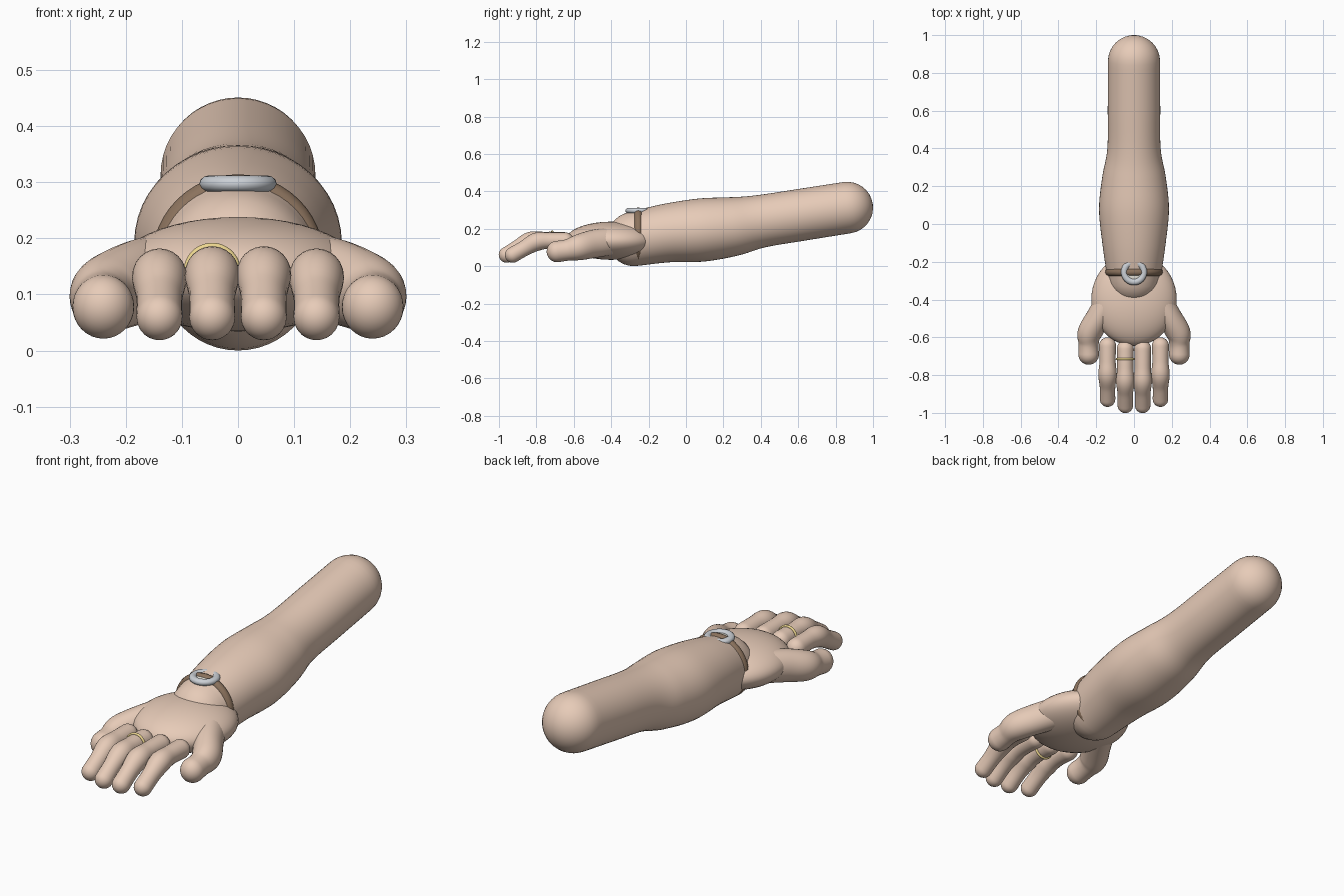
import bpy, bmesh, math
from mathutils import Vector

if "Cube" in bpy.data.objects:
    bpy.data.objects.remove(bpy.data.objects["Cube"])


def material(name, rgb):
    m = bpy.data.materials.new(name)
    m.diffuse_color = (*rgb, 1)
    m.use_nodes = True
    m.node_tree.nodes["Principled BSDF"].inputs["Base Color"].default_value = m.diffuse_color
    return m


SKIN = material("skin", (0.80, 0.60, 0.48))
LEATHER = material("leather", (0.26, 0.17, 0.11))
STEEL = material("steel", (0.60, 0.63, 0.67))
GOLD = material("gold", (0.85, 0.68, 0.28))
IVORY = material("ivory", (0.85, 0.82, 0.74))


def finish(ob, name, mat):
    ob.name = name
    ob.data.materials.append(mat)
    for p in ob.data.polygons:
        p.use_smooth = True
    return ob


def spline(a, b, c, d, t):
    return 0.5 * (2 * b + (c - a) * t + (2 * a - 5 * b + 4 * c - d) * t * t
                  + (3 * b - a - 3 * c + d) * t ** 3)


def limb(name, keys, sides=32, steps=6, mat=SKIN):
    """Rounded tube through keys (x, y, z, side radius, vertical radius)."""
    k = [keys[0]] + keys + [keys[-1]]
    pts = []
    for i in range(1, len(k) - 2):
        for s in range(steps):
            pts.append([spline(*(k[i + j][c] for j in (-1, 0, 1, 2)), s / steps) for c in range(5)])
    pts.append(list(keys[-1]))
    pos = [Vector(p[:3]) for p in pts]
    n = len(pts)
    rows = []   # centre, tangent, radii
    for i, p in enumerate(pts):
        t = (pos[min(i + 1, n - 1)] - pos[max(i - 1, 0)]).normalized()
        rows.append((pos[i], t, p[3], p[4]))

    # hemispherical end caps
    def cap(row, sign):
        c, t, a, b = row
        out = []
        for j in range(1, 8):
            ang = j / 8 * math.pi / 2
            out.append((c + t * sign * a * math.sin(ang), t, a * math.cos(ang), b * math.cos(ang)))
        return out, c + t * sign * a
    head, p0 = cap(rows[0], -1)
    tail, p1 = cap(rows[-1], 1)
    rows = head[::-1] + rows + tail

    bm = bmesh.new()
    rings = []
    for c, t, a, b in rows:
        side = (Vector((1, 0, 0)) - t * t.x).normalized()
        up = side.cross(t)
        rings.append([bm.verts.new(c + side * a * math.cos(q) + up * b * math.sin(q))
                      for q in (2 * math.pi * j / sides for j in range(sides))])
    for r, s in zip(rings, rings[1:]):
        for j in range(sides):
            bm.faces.new((r[j], r[(j + 1) % sides], s[(j + 1) % sides], s[j]))
    for p, r in ((p0, rings[0]), (p1, rings[-1])):
        v = bm.verts.new(p)
        for j in range(sides):
            bm.faces.new((v, r[j], r[(j + 1) % sides]))
    bmesh.ops.recalc_face_normals(bm, faces=bm.faces)
    me = bpy.data.meshes.new(name)
    bm.to_mesh(me)
    bm.free()
    ob = bpy.data.objects.new(name, me)
    bpy.context.collection.objects.link(ob)
    return finish(ob, name, mat)


def torus(name, loc, major, minor, mat, rot=(0, 0, 0), scale=(1, 1, 1), minor_seg=12):
    bpy.ops.mesh.primitive_torus_add(location=loc, rotation=rot, major_radius=major,
                                     minor_radius=minor, major_segments=48, minor_segments=minor_seg)
    ob = bpy.context.object
    ob.scale = scale
    return finish(ob, name, mat)


def ellipsoid(name, loc, scale, mat):
    bpy.ops.mesh.primitive_uv_sphere_add(segments=48, ring_count=24, location=loc)
    ob = bpy.context.object
    ob.scale = scale
    return finish(ob, name, mat)


# Forearm, from the wrist to the rounded elbow end
limb("forearm", [(0, -.28, .145, .142, .145), (0, -.10, .177, .168, .157), (0, .08, .193, .185, .169),
                 (0, .25, .212, .168, .158), (0, .40, .240, .141, .141), (0, .62, .275, .139, .139),
                 (0, .862, .313, .138, .138)], sides=48)

# Palm
ellipsoid("palm", (0, -.40, .136), (.226, .245, .102), SKIN)

# Four fingers, the middle pair slightly longer
for i, x in enumerate((-.14, -.046, .046, .14)):
    d = -.033 if i in (1, 2) else 0
    z = .004 if i in (1, 2) else 0
    limb(f"finger_{i + 1}", [(x, -.645 + d / 2, .135 + z, .045, .045), (x, -.73 + d, .137 + z, .043, .043),
                             (x, -.80 + d, .130 + z, .049, .049), (x, -.865 + d, .095 + z, .041, .042),
                             (x, -.927 + d, .060, .041, .042)], sides=24)

# A thumb on each side
for s, label in ((1, "right"), (-1, "left")):
    limb(f"thumb_{label}", [(s * .12, -.38, .138, .07, .075), (s * .185, -.49, .120, .066, .075),
                            (s * .234, -.575, .100, .065, .069), (s * .24, -.635, .086, .053, .057),
                            (s * .24, -.69, .078, .055, .057)])

# Watch strap, case and dial
torus("watch_strap", (0, -.255, .16), .133, .021, LEATHER, rot=(math.pi / 2, 0, 0))
torus("watch_case", (0, -.255, .297), .052, .017, STEEL, scale=(1, 1, .88))
ellipsoid("watch_dial", (0, -.255, .294), (.05, .05, .011), IVORY)

# Finger ring
torus("finger_ring", (-.046, -.715, .141), .045, .006, GOLD, rot=(math.pi / 2, 0, 0))
